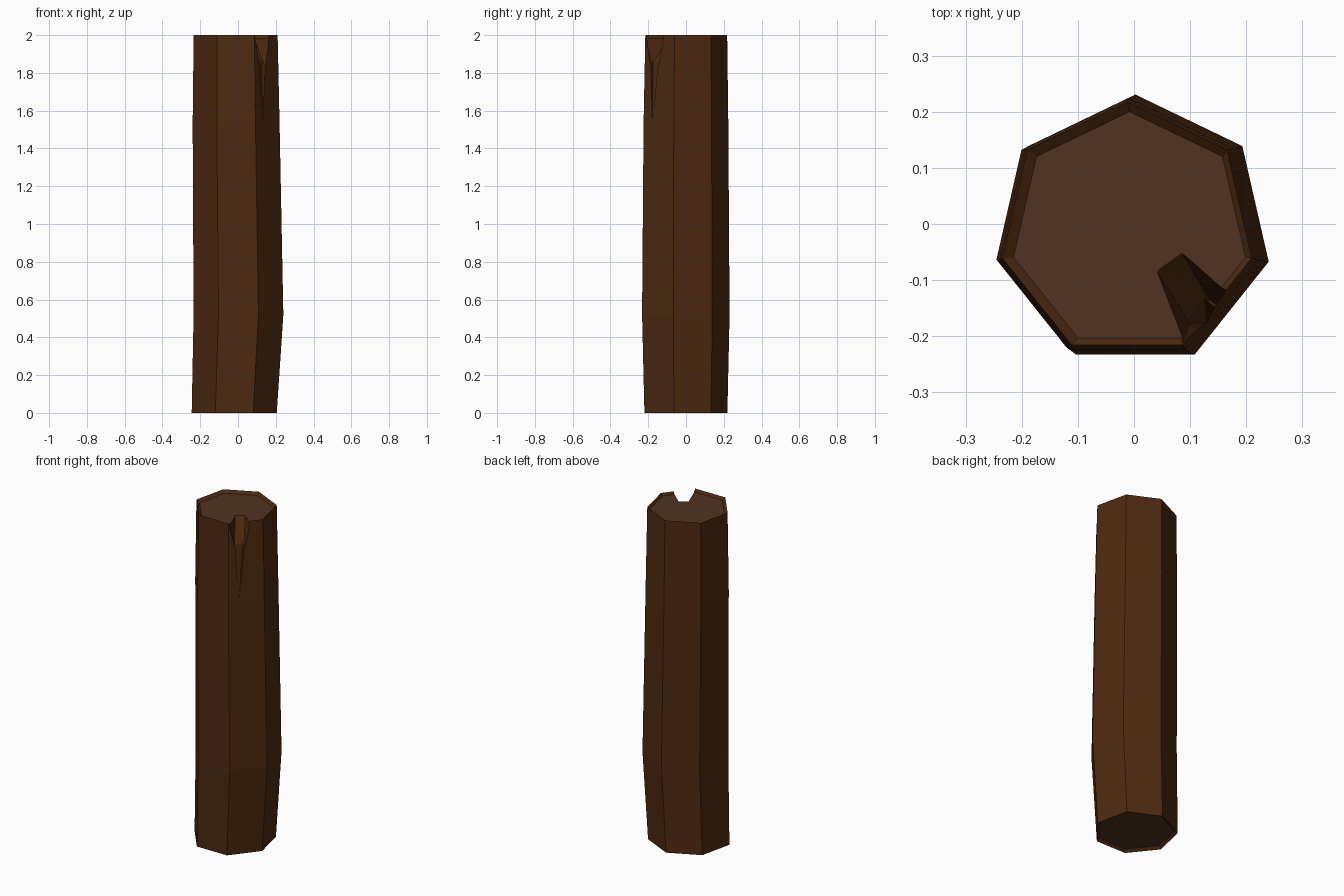
import bpy, bmesh, math
from mathutils import Vector

if "Cube" in bpy.data.objects:
    bpy.data.objects.remove(bpy.data.objects["Cube"])


def material(name, color):
    m = bpy.data.materials.new(name)
    m.diffuse_color = (*color, 1)
    m.use_nodes = True
    m.node_tree.nodes["Principled BSDF"].inputs["Base Color"].default_value = m.diffuse_color
    return m


bark = material("bark", (0.075, 0.023, 0.005))
wood = material("cut_wood", (0.08, 0.033, 0.015))


def make_object(name, bm, mats):
    bmesh.ops.recalc_face_normals(bm, faces=bm.faces[:])
    me = bpy.data.meshes.new(name)
    bm.to_mesh(me)
    bm.free()
    for m in mats:
        me.materials.append(m)
    ob = bpy.data.objects.new(name, me)
    bpy.context.collection.objects.link(ob)
    return ob


# Seven-sided log: rings of (centre x, centre y, z, radius), ends slightly recessed
rings = [(-0.018, -0.012, 0.015, 0.214),
         (-0.020, -0.012, 0.0, 0.231),
         (0.0025, -0.013, 0.52, 0.2437),
         (-0.010, -0.012, 1.53, 0.236),
         (-0.0125, -0.010, 2.0, 0.228),
         (-0.008, -0.012, 1.985, 0.212)]
bm = bmesh.new()
loops = []
for cx, cy, z, r in rings:
    loops.append([bm.verts.new((cx + r * math.cos(a), cy + r * math.sin(a), z))
                  for a in (math.pi / 2 + k * math.tau / 7 for k in range(7))])
for lo, hi in zip(loops, loops[1:]):
    for k in range(7):
        j = (k + 1) % 7
        bm.faces.new((lo[k], lo[j], hi[j], hi[k]))
for cap in (loops[0], loops[-1]):
    bm.faces.new(cap).material_index = 1
log = make_object("log", bm, (bark, wood))

# Split in the top edge: a wide notch and a thin crack running down from it
OUT = Vector((0.78, -0.62, 0)) * 0.12
UP = Vector((0, 0, 0.1))
left, right = Vector((0.113, -0.19, 1.85)), Vector((0.147, -0.145, 1.85))
tips = [Vector((0.035, -0.075, 2)), Vector((0.08, -0.043, 2))]
mouth = [Vector((0.088, -0.212, 2)), Vector((0.16, -0.122, 2))]
inset = OUT * -0.22
crack_end = Vector((0.13, -0.178, 1.53))

notch = [left + inset * 0.6, right + inset * 0.6, left + OUT, right + OUT]
notch += tips + [p + UP for p in tips]
for p in mouth:
    notch += [p, p + UP, p + OUT, p + OUT + UP]
lift = Vector((0, 0, 0.04))
crack = [left + inset + lift, right + inset + lift, left + OUT + lift,
         right + OUT + lift, crack_end, crack_end + OUT]


def cut(target, name, points):
    b = bmesh.new()
    for p in points:
        b.verts.new(p)
    hull = bmesh.ops.convex_hull(b, input=b.verts[:])
    loose = [v for v in b.verts if not v.link_faces]
    bmesh.ops.delete(b, geom=loose, context='VERTS')
    cutter = make_object(name, b, (bark,))
    cutter.hide_render = True
    mod = target.modifiers.new(name, 'BOOLEAN')
    mod.operation = 'DIFFERENCE'
    mod.solver = 'EXACT'
    mod.object = cutter
    bpy.context.view_layer.objects.active = target
    bpy.ops.object.modifier_apply(modifier=mod.name)
    bpy.data.objects.remove(cutter)


cut(log, "notch_cutter", notch)
cut(log, "crack_cutter", crack)
